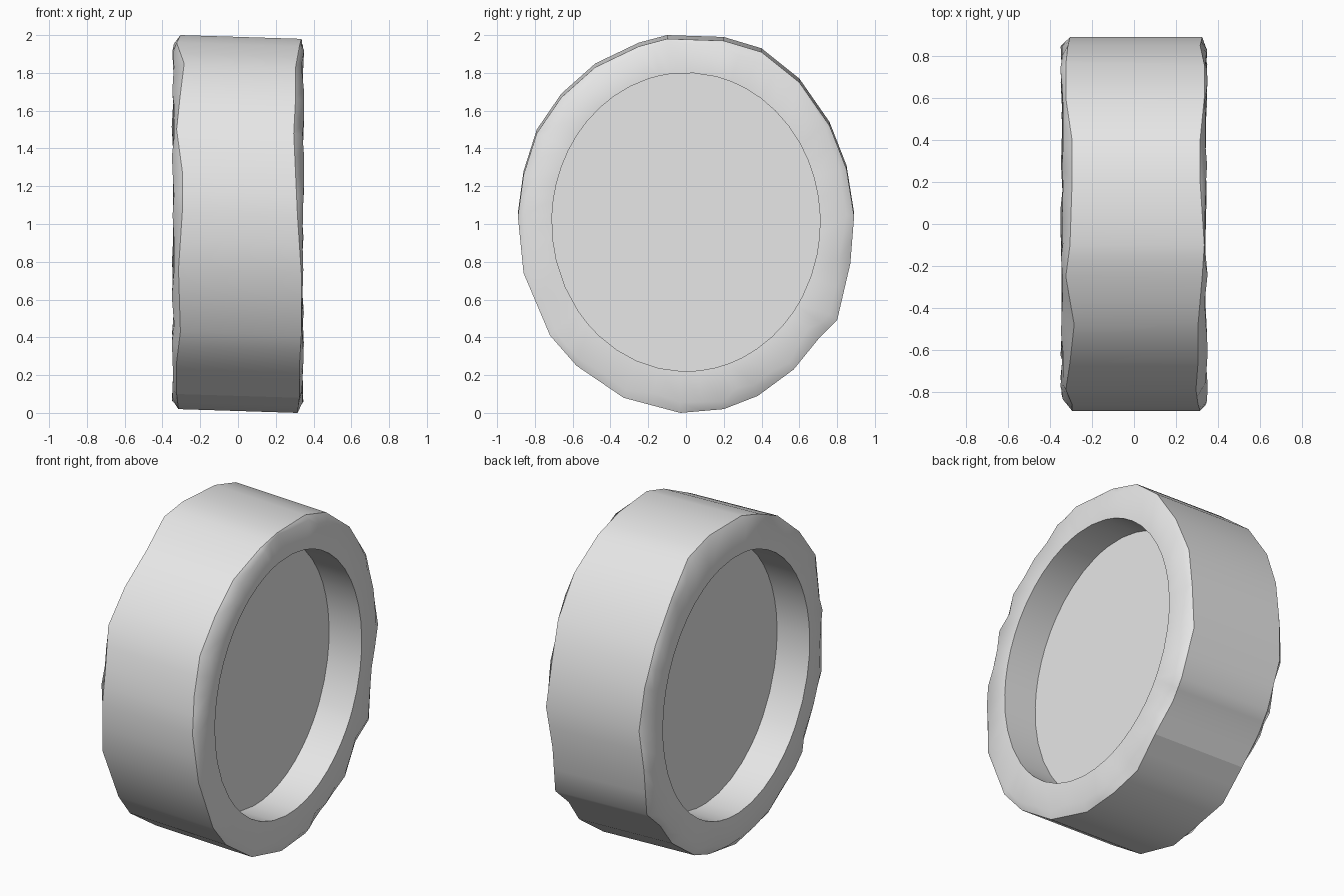
import bpy, bmesh, math, random

cube = bpy.data.objects.get("Cube")
if cube:
    bpy.data.objects.remove(cube, do_unlink=True)

random.seed(4)

# worn outline of the wheel in (y, z), starting at the top and running to the back
OUTLINE = [(-.1, 1.99), (.2, 1.98), (.4, 1.92), (.6, 1.76), (.76, 1.53), (.85, 1.3),
           (.89, 1.05), (.87, .8), (.8, .5), (.7, .4), (.57, .24), (.38, .1),
           (.2, .03), (-.03, .01), (-.33, .09), (-.58, .26), (-.72, .42), (-.86, .75),
           (-.89, 1.05), (-.86, 1.27), (-.79, 1.49), (-.66, 1.68), (-.48, 1.84), (-.25, 1.95)]

# depth of the chipped edge at each outline point, in hundredths
CHIPS = {1: "244224363536443322456553", -1: "566334536453643354663573"}

HALF_WIDTH = 0.345
FLOOR_X = 0.12
RECESS_Y, RECESS_Z, CENTRE_Z = 0.71, 0.79, 1.01


def with_midpoints(points):
    """Insert the midpoint of every segment of a closed loop."""
    result = []
    for p, q in zip(points, points[1:] + points[:1]):
        result += [p, tuple((a + b) / 2 for a, b in zip(p, q))]
    return result


def bridge(bm, a, b):
    n = len(a)
    for i in range(n):
        j = (i + 1) % n
        bm.faces.new((a[i], a[j], b[j], b[i]))


def crease(bm, loop):
    """Keep a ring of edges sharp."""
    for p, q in zip(loop, loop[1:] + loop[:1]):
        bm.edges.get((p, q)).smooth = False


def build_side(bm, side):
    """Chipped rim, side face and recess of one side; returns the tread edge."""
    chips = [int(c) / 100 for c in CHIPS[side]]
    points = with_midpoints([(y, z, c) for (y, z), c in zip(OUTLINE, chips)])
    tread, shoulder, lip, floor = [], [], [], []
    for y, z, chip in points:
        tread.append(bm.verts.new((side * (0.355 - chip), y, z - 0.01 * side)))
        k = 1 - chip * random.uniform(0.7, 1.6)
        x = side * (HALF_WIDTH + random.uniform(-0.008, 0.006))
        shoulder.append(bm.verts.new((x, y * k, CENTRE_Z + (z - CENTRE_Z) * k)))
        t = math.atan2((z - CENTRE_Z) / RECESS_Z, y / RECESS_Y)
        ry, rz = RECESS_Y * math.cos(t), CENTRE_Z + RECESS_Z * math.sin(t)
        lip.append(bm.verts.new((side * (HALF_WIDTH - 0.004), ry, rz)))
        floor.append(bm.verts.new((side * FLOOR_X, ry, rz)))
    bridge(bm, tread, shoulder)
    bridge(bm, shoulder, lip)
    bridge(bm, lip, floor)
    bm.faces.new(floor)
    for loop in (tread, lip, floor):
        crease(bm, loop)
    return tread


# stone colour
stone = bpy.data.materials.new("pale_grey_stone")
stone.use_nodes = True
grey = (0.8, 0.8, 0.8, 1)
stone.diffuse_color = grey
stone.node_tree.nodes["Principled BSDF"].inputs["Base Color"].default_value = grey

# wheel body: two recessed sides joined by the tread
bm = bmesh.new()
right_edge, left_edge = build_side(bm, 1), build_side(bm, -1)
bridge(bm, right_edge, left_edge)

# broken flat on the underside of the tread
for i in (2 * 14, 2 * 10):
    bm.edges.get((right_edge[i], left_edge[i])).smooth = False

bmesh.ops.recalc_face_normals(bm, faces=bm.faces)
for face in bm.faces:
    face.smooth = True

mesh = bpy.data.meshes.new("stone_wheel")
bm.to_mesh(mesh)
bm.free()
mesh.materials.append(stone)
wheel = bpy.data.objects.new("stone_wheel", mesh)
bpy.context.collection.objects.link(wheel)
